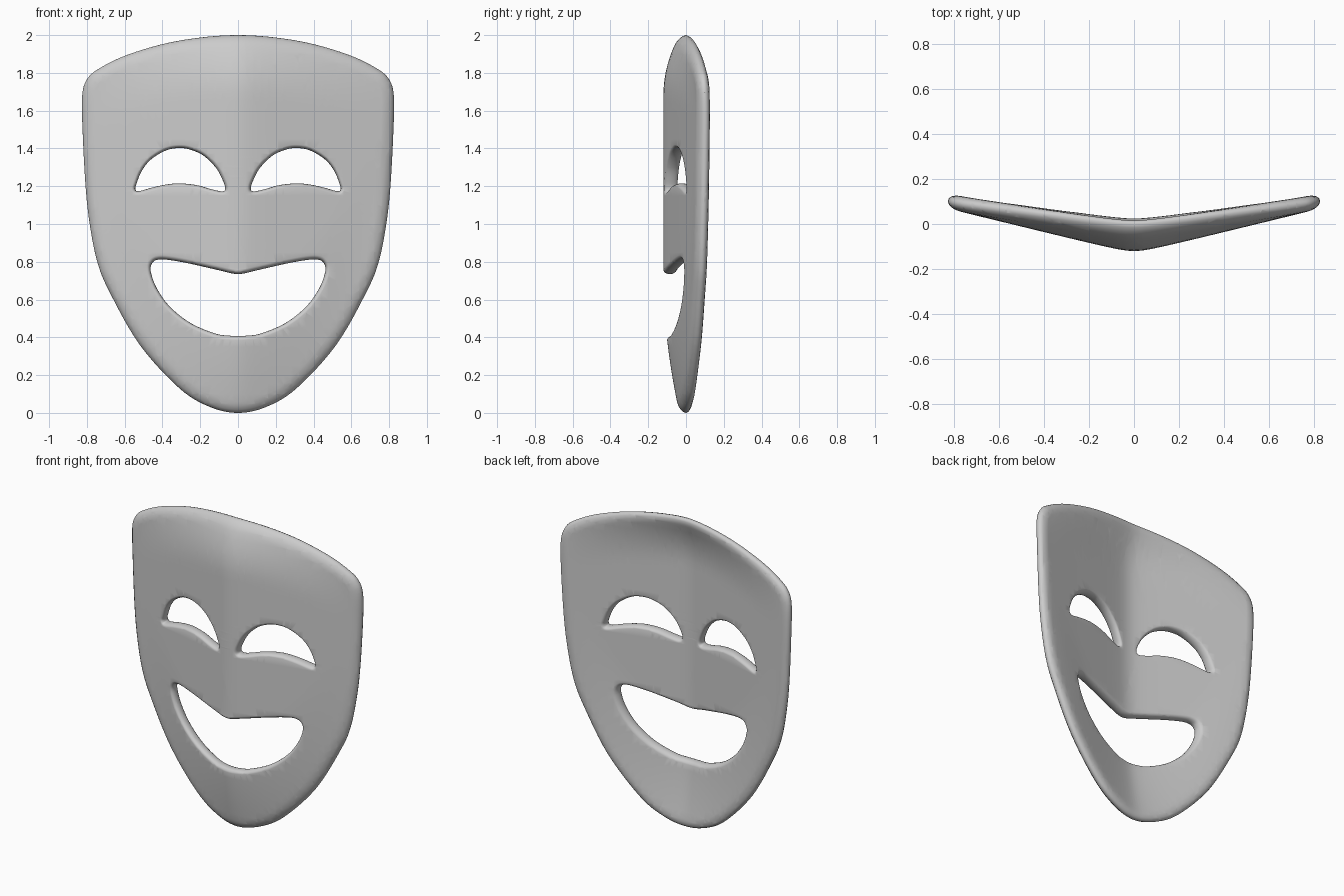
import bpy, bmesh, math
from mathutils import Vector

if "Cube" in bpy.data.objects:
    bpy.data.objects.remove(bpy.data.objects["Cube"])

THICK = 0.035  # half thickness of the shell

# Half outlines (x, z), clockwise from the top centre
FACE = [(0, 2.0), (.2, 1.987), (.4, 1.952), (.6, 1.89), (.74, 1.82), (.80, 1.765),
        (.825, 1.68), (.823, 1.5), (.807, 1.2), (.785, 1.0), (.745, .8), (.68, .64),
        (.52, .36), (.31, .13), (.15, .032), (0, 0)]
MOUTH = [(0, .735), (.1, .755), (.25, .789), (.36, .809), (.42, .812), (.453, .795),
         (.462, .75), (.43, .66), (.36, .562), (.25, .475), (.12, .42), (.045, .409), (0, .407)]
EYE = [(.068, 1.185), (.078, 1.225), (.115, 1.295), (.18, 1.36), (.25, 1.393), (.31, 1.402),
       (.38, 1.39), (.46, 1.342), (.51, 1.28), (.538, 1.21), (.543, 1.183), (.525, 1.174),
       (.45, 1.194), (.38, 1.209), (.31, 1.215), (.22, 1.206), (.14, 1.184), (.085, 1.173)]


def mirrored(half):
    return half + [(-x, z) for x, z in reversed(half[1:-1])]


def smooth_loop(pts, steps=6):
    """Closed Catmull-Rom curve through the points."""
    p = [Vector(q) for q in pts]
    n, out = len(p), []
    for i in range(n):
        a, b, c, d = p[i - 1], p[i], p[(i + 1) % n], p[(i + 2) % n]
        for s in range(steps):
            t = s / steps
            out.append(0.5 * (2 * b + (c - a) * t + (2 * a - 5 * b + 4 * c - d) * t * t
                              + (3 * b - a - 3 * c + d) * t ** 3))
    return out


def rounded_rim(bm, pts, width, side):
    """Rounded edge wall along an outline; returns its front and back border edges."""
    loop, n, rings = smooth_loop(pts), 0, []
    n = len(loop)
    for k in range(9):
        a = math.radians(-90 + 180 * k / 8)
        off, y = side * width * (1 - math.cos(a)), THICK * math.sin(a)
        ring = []
        for i, q in enumerate(loop):
            t = (loop[(i + 1) % n] - loop[i - 1]).normalized()
            ring.append(bm.verts.new((q.x + t.y * off, y, q.y - t.x * off)))
        rings.append(ring)
    for r0, r1 in zip(rings, rings[1:]):
        for i in range(n):
            j = (i + 1) % n
            bm.faces.new((r0[i], r0[j], r1[j], r1[i]))
    return [[bm.edges.get((r[i], r[(i + 1) % n])) for i in range(n)] for r in (rings[0], rings[-1])]


def bend(x, z):
    """Depth of the middle surface: a ridged face curling back to its rim."""
    ax = math.sqrt(x * x + 0.0036) - 0.06
    middle = -0.085 + 0.245 * ax
    rim = 0.125 * ax
    top = max(0, min(1, 1 - (2 - 0.31 * x * x - z) / 0.32)) ** 2
    low = max(0, min(1, 1 - (z - 1.37 * x * x) / 0.7)) ** 1.8
    return middle + (rim - middle) * min(1, top + low)


# Flat plate with eye and mouth openings
bm = bmesh.new()
rims = [rounded_rim(bm, mirrored(FACE), 0.06, 1),
        rounded_rim(bm, mirrored(MOUTH), 0.022, -1),
        rounded_rim(bm, EYE, 0.018, -1),
        rounded_rim(bm, [(-x, z) for x, z in reversed(EYE)], 0.018, -1)]
for s, ny in ((0, -1), (1, 1)):
    edges = [e for r in rims for e in r[s]]
    bmesh.ops.triangle_fill(bm, use_beauty=True, use_dissolve=False, edges=edges, normal=(0, ny, 0))

# Slice into a fine grid, then bend into the mask shape
cuts = [((0.04 * i, 0, 0), (1, 0, 0)) for i in range(-20, 21)]
cuts += [((0, 0, 0.05 * i), (0, 0, 1)) for i in range(1, 40)]
for co, no in cuts:
    bmesh.ops.bisect_plane(bm, geom=bm.verts[:] + bm.edges[:] + bm.faces[:], dist=1e-5,
                           plane_co=co, plane_no=no)
bmesh.ops.remove_doubles(bm, verts=bm.verts[:], dist=1e-4)
for v in bm.verts:
    v.co.y += bend(v.co.x, v.co.z)
bmesh.ops.recalc_face_normals(bm, faces=bm.faces[:])
for f in bm.faces:
    f.smooth = True

mesh = bpy.data.meshes.new("mask")
bm.to_mesh(mesh)
bm.free()
bpy.context.collection.objects.link(bpy.data.objects.new("mask", mesh))
